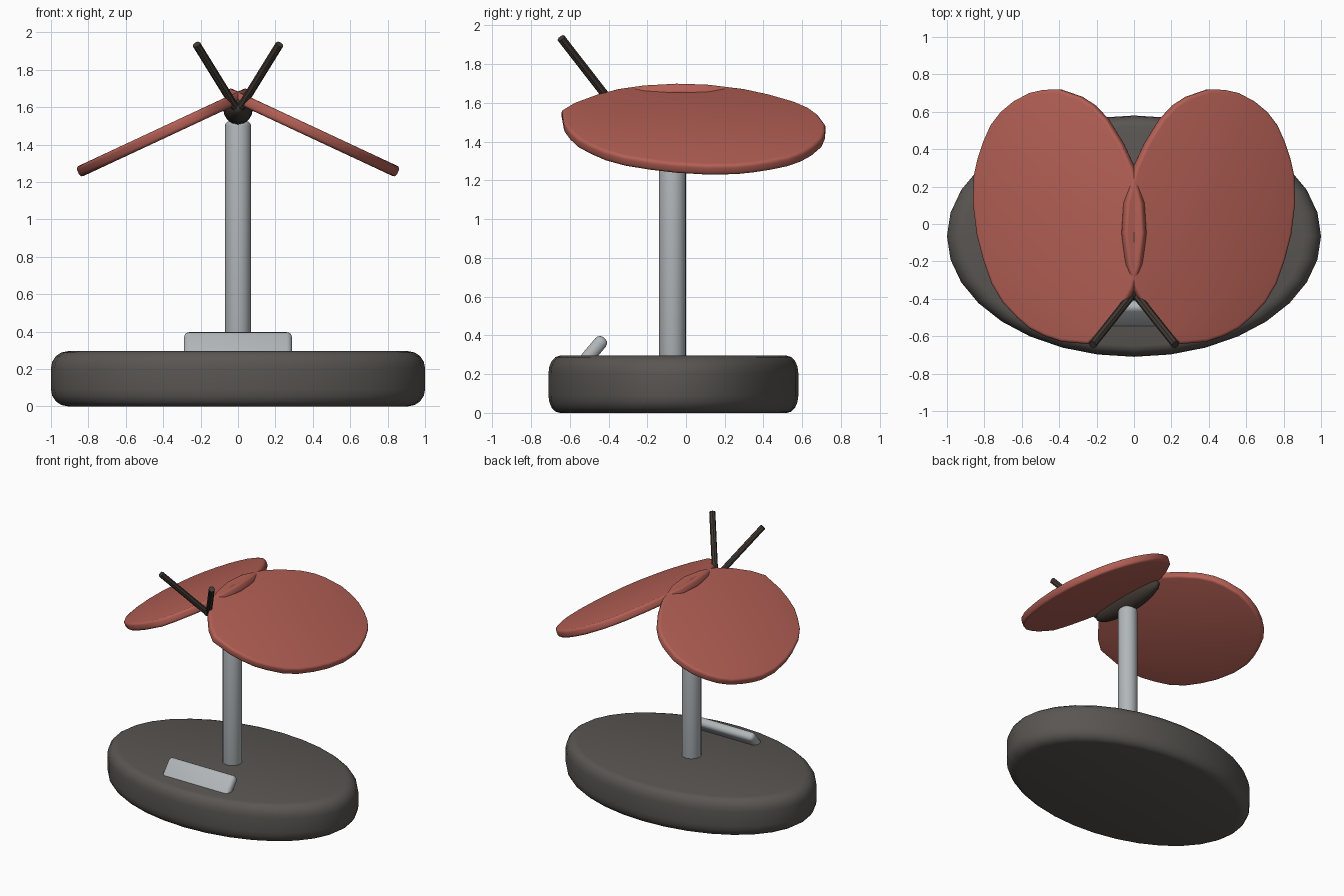
import bpy, bmesh
from math import radians, cos
from mathutils import Matrix, Vector

if "Cube" in bpy.data.objects:
    bpy.data.objects.remove(bpy.data.objects["Cube"])


def material(name, rgb):
    m = bpy.data.materials.new(name)
    m.diffuse_color = (*rgb, 1)
    m.use_nodes = True
    m.node_tree.nodes["Principled BSDF"].inputs["Base Color"].default_value = m.diffuse_color
    return m


DARK = material("dark_grey", (0.10, 0.092, 0.085))
STEEL = material("light_grey", (0.44, 0.47, 0.49))
RED = material("dusty_red", (0.45, 0.115, 0.09))
BROWN = material("dark_brown", (0.055, 0.042, 0.034))


def finish(bm, name, mat, matrix=Matrix(), bevel=0, segments=3):
    """Round the sharp rims, place the mesh and shade it smooth."""
    bmesh.ops.recalc_face_normals(bm, faces=bm.faces[:])
    if bevel:
        rims = [e for e in bm.edges if e.calc_face_angle(0) > 1]
        bmesh.ops.bevel(bm, geom=rims, offset=bevel, segments=segments,
                        profile=0.5, affect='EDGES')
    bm.transform(matrix)
    bmesh.ops.recalc_face_normals(bm, faces=bm.faces[:])
    mesh = bpy.data.meshes.new(name)
    bm.to_mesh(mesh)
    bm.free()
    mesh.materials.append(mat)
    ob = bpy.data.objects.new(name, mesh)
    bpy.context.collection.objects.link(ob)
    bpy.ops.object.select_all(action='DESELECT')
    ob.select_set(True)
    bpy.context.view_layer.objects.active = ob
    bpy.ops.object.shade_smooth_by_angle(angle=radians(40))
    return ob


def cylinder(name, mat, radius, depth, sides, matrix, bevel=0, segments=3):
    bm = bmesh.new()
    bmesh.ops.create_cone(bm, cap_ends=True, segments=sides, radius1=radius,
                          radius2=radius, depth=depth)
    return finish(bm, name, mat, matrix, bevel, segments)


# oval base
cylinder("base", DARK, 1, 0.295, 32,
         Matrix.Translation((0, -0.065, 0.1475)) @ Matrix.Diagonal((1, 0.645, 1, 1)),
         bevel=0.09, segments=4)

# post
cylinder("post", STEEL, 0.07, 1.27, 20, Matrix.Translation((0, -0.07, 0.89)),
         bevel=0.025)

# tilted plate on the base
bm = bmesh.new()
bmesh.ops.create_cube(bm, size=1)
bm.transform(Matrix.Diagonal((0.58, 0.25, 0.07, 1)))
finish(bm, "plate", STEEL,
       Matrix.Translation((0, -0.502, 0.291)) @ Matrix.Rotation(radians(50), 4, 'X'),
       bevel=0.03)

# body under the wings
bm = bmesh.new()
bmesh.ops.create_uvsphere(bm, u_segments=16, v_segments=12, radius=1)
finish(bm, "body", BROWN,
       Matrix.Translation((0, -0.07, 1.595)) @ Matrix.Diagonal((0.08, 0.34, 0.09, 1))
       @ Matrix.Rotation(radians(90), 4, 'X'))

# wing outline as seen from the top
OUTLINE = [(0.395, 0.72), (0.48, 0.717), (0.556, 0.70), (0.64, 0.655), (0.706, 0.60),
           (0.76, 0.53), (0.80, 0.44), (0.83, 0.35), (0.85, 0.26), (0.855, 0.11),
           (0.834, -0.056), (0.80, -0.19), (0.754, -0.32), (0.695, -0.42),
           (0.62, -0.50), (0.55, -0.56), (0.47, -0.60), (0.38, -0.63), (0.235, -0.642),
           (0.155, -0.58), (0.06, -0.46), (0.0, -0.35), (-0.04, -0.22),
           (-0.06, -0.05), (-0.05, 0.11), (0.0, 0.30), (0.06, 0.43), (0.14, 0.56),
           (0.21, 0.635), (0.28, 0.68)]
TILT = radians(25)

for side, s in (("right", 1), ("left", -1)):
    # wing
    bm = bmesh.new()
    face = bm.faces.new([bm.verts.new((s * x / cos(TILT), y, -0.03)) for x, y in OUTLINE])
    top = bmesh.ops.extrude_face_region(bm, geom=[face])["geom"]
    bmesh.ops.translate(bm, vec=(0, 0, 0.06),
                        verts=[v for v in top if isinstance(v, bmesh.types.BMVert)])
    finish(bm, side + "_wing", RED,
           Matrix.Translation((0, 0, 1.65)) @ Matrix.Rotation(s * TILT, 4, 'Y'),
           bevel=0.018)

    # antenna
    a, b = Vector((s * 0.015, -0.385, 1.60)), Vector((s * 0.222, -0.645, 1.935))
    turn = (b - a).to_track_quat('Z', 'Y').to_matrix().to_4x4()
    cylinder(side + "_antenna", BROWN, 0.022, (b - a).length, 8,
             Matrix.Translation((a + b) / 2) @ turn)
